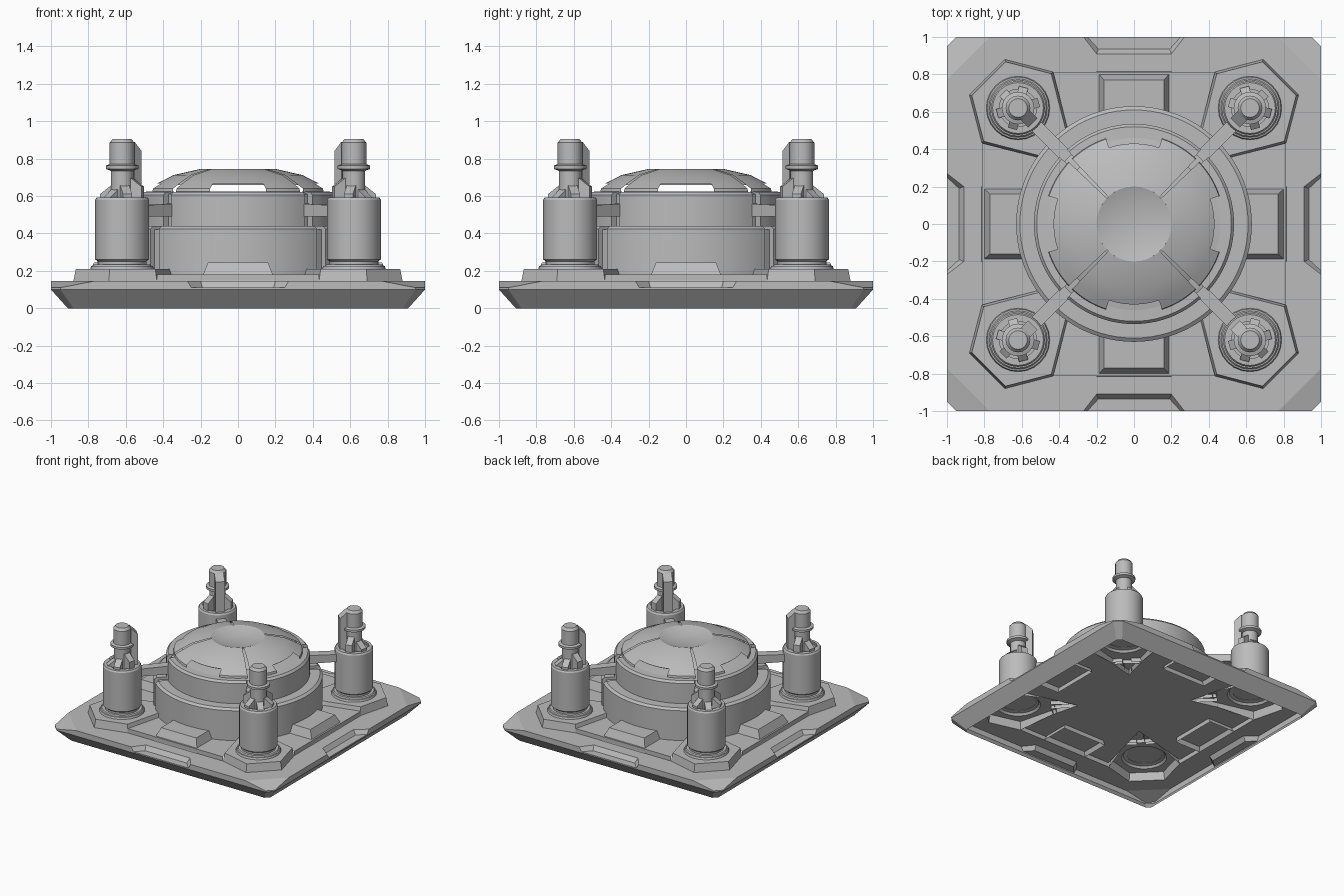
import bpy, bmesh, math
from mathutils import Matrix, Vector

cube = bpy.data.objects.get("Cube")
if cube:
    bpy.data.objects.remove(cube)

grey = bpy.data.materials.new("Plain grey metal")
grey.use_nodes = True
COLOR = (0.5, 0.5, 0.5, 1)
grey.diffuse_color = COLOR
grey.node_tree.nodes["Principled BSDF"].inputs["Base Color"].default_value = COLOR


def finish(name, bm, smooth=True, recalc=True):
    bmesh.ops.remove_doubles(bm, verts=bm.verts, dist=0.0005)
    if recalc:
        bmesh.ops.recalc_face_normals(bm, faces=bm.faces)
    mesh = bpy.data.meshes.new(name)
    bm.to_mesh(mesh)
    bm.free()
    mesh.materials.append(grey)
    obj = bpy.data.objects.new(name, mesh)
    bpy.context.collection.objects.link(obj)
    if smooth:
        bpy.ops.object.select_all(action='DESELECT')
        obj.select_set(True)
        bpy.context.view_layer.objects.active = obj
        bpy.ops.object.shade_smooth_by_angle(angle=math.radians(25))
    return obj


def face(bm, points):
    return bm.faces.new([bm.verts.new(p) for p in points])


def flat(points, z):
    return [(x, y, z) for x, y in points]


def turn(angle):
    return Matrix.Rotation(angle, 4, 'Z')


def four_ways(bm):
    """Repeat the geometry at every quarter turn."""
    geom = bm.verts[:] + bm.edges[:] + bm.faces[:]
    for k in range(1, 4):
        copy = bmesh.ops.duplicate(bm, geom=geom)["geom"]
        verts = [g for g in copy if isinstance(g, bmesh.types.BMVert)]
        bmesh.ops.transform(bm, matrix=turn(k * math.pi / 2), verts=verts)


def sweep(bm, profile, start, end, steps, keep=lambda row, deg: True, caps=False):
    """Turn an (r, z) profile about the z axis between two angles in degrees."""
    ring = []
    for i in range(steps + 1):
        a = math.radians(start + (end - start) * i / steps)
        ring.append([Vector((r * math.cos(a), r * math.sin(a), z)) for r, z in profile])
    for i in range(steps):
        mid = start + (end - start) * (i + 0.5) / steps
        for j in range(len(profile) - 1):
            quad = [ring[i][j], ring[i + 1][j], ring[i + 1][j + 1], ring[i][j + 1]]
            if profile[j + 1][0] == 0:
                quad.pop()
            elif profile[j][0] == 0:
                quad.pop(0)
            if keep(j, mid):
                face(bm, quad)
    if caps:
        face(bm, ring[0])
        face(bm, ring[-1])


def wedge(bm, angle, r0, r1, half, z0, z_in, z_out):
    """Radial block whose top slopes from z_in at r0 to z_out at r1."""
    side = [(r0, z0), (r1, z0), (r1, z_out), (r0, z_in)]
    m = turn(math.radians(angle))
    a = [m @ Vector((r, -half, z)) for r, z in side]
    b = [m @ Vector((r, half, z)) for r, z in side]
    face(bm, a)
    face(bm, b)
    for i in range(4):
        j = (i + 1) % 4
        face(bm, [a[i], a[j], b[j], b[i]])


# Base plate: one thin sheet, open underneath
RIM, MID, FLOOR, PAD = 0.10, 0.145, 0.18, 0.21
POST = 0.62
bm = bmesh.new()
# undercut, outer wall and dropped corner
face(bm, [(-.88, -.91, 0), (.88, -.91, 0), (.95, -1, RIM), (-.95, -1, RIM)])
face(bm, [(.88, -.91, 0), (.91, -.88, 0), (1, -.95, RIM), (.95, -1, RIM)])
half_wall = [(.95, RIM), (.95, .11), (.77, MID), (.27, MID), (.25, .11)]
wall = half_wall + [(-x, z) for x, z in reversed(half_wall)]
face(bm, [(x, -1, z) for x, z in wall])
face(bm, [(.95, -1, RIM), (1, -.95, RIM), (1, -.95, .11), (.95, -1, .11)])
face(bm, [(.77, -1, MID), (.95, -1, .11), (1, -.95, .11), (1, -.77, MID)])
# edge notch
upper = flat([(-.27, -1), (-.2, -.91), (.2, -.91), (.27, -1)], MID)
lower = flat([(-.25, -1), (-.19, -.935), (.19, -.935), (.25, -1)], .11)
face(bm, lower)
for i in range(3):
    face(bm, [upper[i], upper[i + 1], lower[i + 1], lower[i]])
# rim top and the sunken cross between the corner pads
half_rim = [(.785, -.785), (.69, -.88), (.433, -.813)]
outer = [(-.885, -.885), (-.77, -1)] + [p[:2] for p in upper] + [(.77, -1), (.885, -.885)]
face(bm, flat(outer + half_rim + [(-x, y) for x, y in reversed(half_rim)], MID))
cross = [(.3, -.3), (.36, -.53), (.433, -.813)]
face(bm, flat([(0, 0)] + cross + [(-x, y) for x, y in reversed(cross)], FLOOR))
face(bm, [(-.433, -.813, MID), (.433, -.813, MID), (.433, -.813, FLOOR), (-.433, -.813, FLOOR)])
# corner pad with a round opening, built as two mirrored halves
pad = [(.3, .3), (.36, .53), (.433, .813), (.69, .88), (.785, .785)]
feet = [FLOOR, FLOOR, MID, MID, MID]
top = [(POST + (x - POST) * .95, POST + (y - POST) * .95) for x, y in pad]
arc = [(POST + .17 * math.cos(math.radians(a)), POST + .17 * math.sin(math.radians(a)))
       for a in range(45, 226, 15)]
for swap in (False, True):
    def side(p):
        return (p[1], p[0]) if swap else p
    face(bm, flat([side(p) for p in top + arc], PAD))
    for i in range(4):
        face(bm, [(*side(pad[i]), feet[i]), (*side(pad[i + 1]), feet[i + 1]),
                  (*side(top[i + 1]), PAD), (*side(top[i]), PAD)])
four_ways(bm)
finish("base_plate", bm, smooth=False)

# Raised vents at the middle of each side
bm = bmesh.new()
low = flat([(-.2, -.815), (.2, -.815), (.2, -.58), (-.2, -.58)], MID)
high = flat([(-.16, -.77), (.16, -.77), (.16, -.58), (-.16, -.58)], .245)
for i in range(4):
    j = (i + 1) % 4
    face(bm, [low[i], low[j], high[j], high[i]])
face(bm, high)
four_ways(bm)
finish("side_vents", bm, smooth=False)

# Drum: inner core and four outer wall panels
bm = bmesh.new()
sweep(bm, [(.6, FLOOR), (.6, .42), (.5, .42), (.5, .61), (.47, .62), (0, .62)], 0, 360, 72)
finish("drum_core", bm)
bm = bmesh.new()
panel = [(.63, FLOOR), (.63, .425), (.61, .44), (.535, .44), (.535, .605),
         (.52, .622), (.46, .624), (.46, FLOOR)]
sweep(bm, panel, -42, 42, 20, caps=True)
four_ways(bm)
finish("drum_panels", bm)

# Roof: four hollow shell panels with an open slot in each skirt
bm = bmesh.new()
shell = [(.482, .62), (.478, .64), (.43, .668), (.345, .712), (.2, .745)]
sweep(bm, shell, -43.5, 43.5, 24, keep=lambda row, deg: row > 1 or abs(deg) > 17)
four_ways(bm)
finish("roof_panels", bm)
bm = bmesh.new()
sweep(bm, [(.42, .66), (.345, .7), (.2, .733), (.2, .745), (.107, .715), (0, .715)], 0, 360, 72)
finish("roof_cap", bm)

# Posts: body, rod and locking blocks, with an arm to the drum
body = [(0, .235), (.15, .235), (.17, PAD), (.165, .225), (.13, .232), (.13, .25), (.144, .262),
        (.144, .58), (.136, .592), (.1, .592), (.1, .575), (0, .575)]
rod = [(.06, .575), (.06, .735), (.087, .745), (.087, .763), (.066, .77), (.066, .885),
       (.05, .905), (0, .905)]
for sx, sy, corner in ((1, -1, "front_left"), (-1, -1, "front_right"),
                       (1, 1, "back_left"), (-1, 1, "back_right")):
    where = Vector((sx * POST, sy * POST, 0))
    inward = math.degrees(math.atan2(-sy, -sx))
    bm = bmesh.new()
    sweep(bm, body, 0, 360, 24)
    finish(corner + "_post_body", bm).location = where
    bm = bmesh.new()
    sweep(bm, rod, 0, 360, 16)
    finish(corner + "_post_rod", bm).location = where
    bm = bmesh.new()
    wedge(bm, inward, .06, .113, .035, .575, .89, .84)
    for turned, height in ((60, .7), (-60, .7), (120, .66), (-120, .66), (180, .64)):
        wedge(bm, inward + turned, .05, .115, .025, .575, height, height - .05)
    finish(corner + "_post_blocks", bm, smooth=False).location = where
    bm = bmesh.new()
    wedge(bm, inward, .12, .4, .035, .49, .55, .56)
    finish(corner + "_arm", bm, smooth=False).location = where
